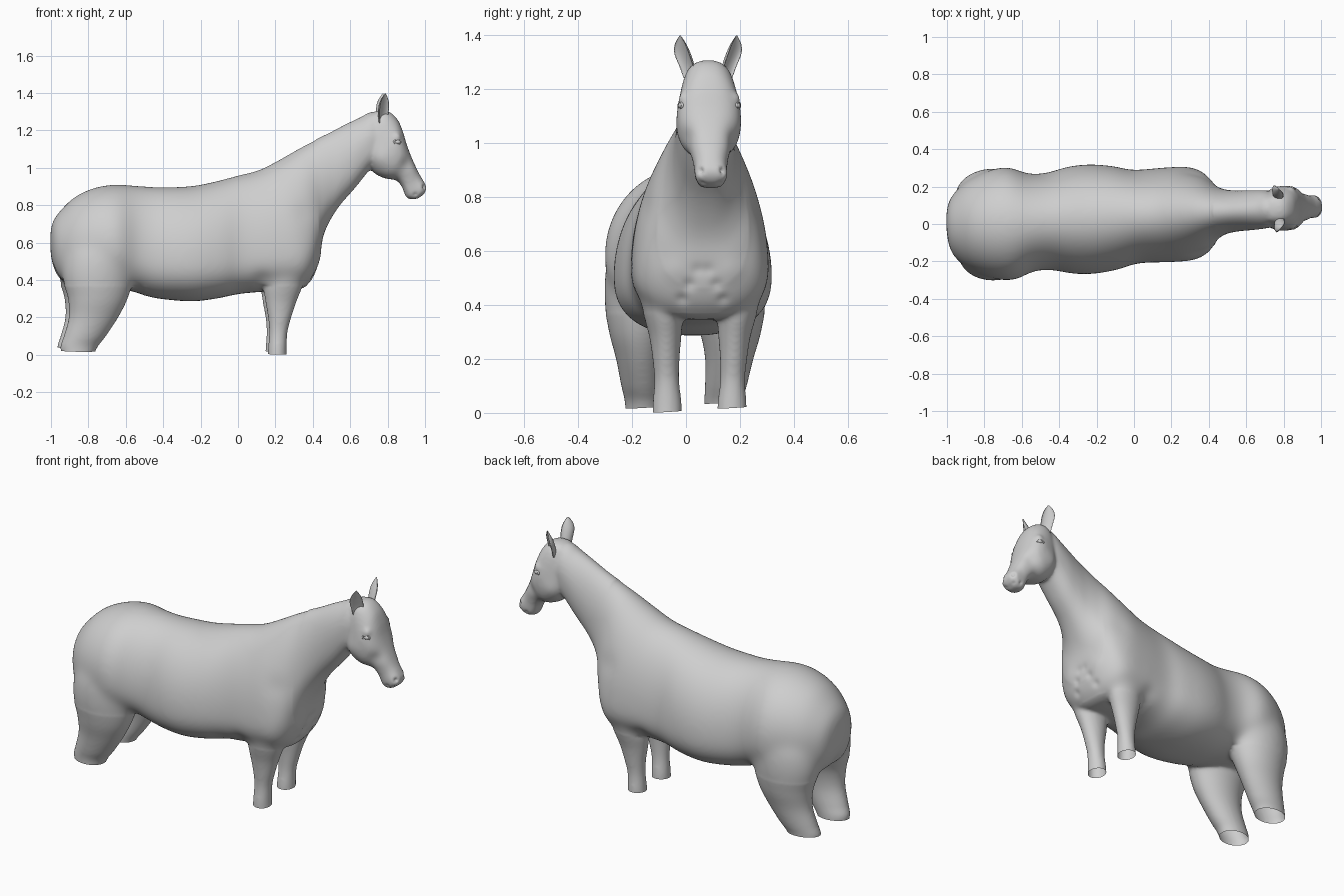
import bpy, bmesh, math
from mathutils import Vector

if "Cube" in bpy.data.objects:
    bpy.data.objects.remove(bpy.data.objects["Cube"])

grey = bpy.data.materials.new("plain grey")
grey.diffuse_color = (0.62, 0.62, 0.62, 1)
grey.use_nodes = True
grey.node_tree.nodes["Principled BSDF"].inputs["Base Color"].default_value = grey.diffuse_color


def turn(x, y):
    """The animal stands turned slightly towards +y at the head."""
    return x - 0.055 * y, y + 0.039 + 0.056 * x


def spline(rows, steps):
    """Catmull-Rom interpolation of rows of numbers."""
    out = []
    for i in range(len(rows) - 1):
        a, b = rows[max(i - 1, 0)], rows[i]
        c, d = rows[i + 1], rows[min(i + 2, len(rows) - 1)]
        for k in range(steps):
            t = k / steps
            out.append([0.5 * (2 * q + (r - p) * t + (2 * p - 5 * q + 4 * r - s) * t * t
                        + (3 * q - p - 3 * r + s) * t ** 3) for p, q, r, s in zip(a, b, c, d)])
    out.append(list(rows[-1]))
    return out


def skin(bm, rings):
    """Bridge rings of points into a closed tube."""
    vs = [[bm.verts.new(p) for p in ring] for ring in rings]
    n = len(vs[0])
    for r, s in zip(vs, vs[1:]):
        for i in range(n):
            bm.faces.new((r[i], r[(i + 1) % n], s[(i + 1) % n], s[i]))
    bm.faces.new(vs[0])
    bm.faces.new(vs[-1][::-1])


def loft(bm, rows, up=2.0, low=2.4, n=80):
    """Rows: upper x, z, lower x, z, half width, height of widest place, (y)."""
    rings = []
    for row in spline(rows, 8):
        xa, za, xb, zb, w, f = row[:6]
        yc = row[6] if len(row) > 6 else 0
        top, bot = Vector((xa, 0, za)), Vector((xb, 0, zb))
        mid = bot.lerp(top, f)
        ring = []
        for i in range(n):
            a = 2 * math.pi * i / n
            c, s = math.cos(a), math.sin(a)
            e = 2 / (up if s > 0 else low)
            p = mid.lerp(top if s > 0 else bot, abs(s) ** e)
            p.y = yc + w * math.copysign(abs(c) ** e, c)
            ring.append(p)
        rings.append(ring)
    skin(bm, rings)


def leg(bm, rows, side):
    """Rows: z, back x, front x, y offset, half width."""
    loft(bm, [(x1, z, x0, z, w, 0.5, side * y) for z, x0, x1, y, w in rows], 2, 2)


def finish(name, bm):
    bmesh.ops.recalc_face_normals(bm, faces=bm.faces[:])
    me = bpy.data.meshes.new(name)
    bm.to_mesh(me)
    bm.free()
    me.materials.append(grey)
    ob = bpy.data.objects.new(name, me)
    bpy.context.collection.objects.link(ob)
    me.polygons.foreach_set("use_smooth", [True] * len(me.polygons))
    return ob


# Trunk from rump to withers, then chest and neck up to the poll
trunk = [
    (-1.003, .67, -1.003, .55, .05, .5), (-.988, .72, -.988, .47, .125, .5),
    (-.95, .772, -.955, .40, .18, .48), (-.87, .847, -.88, .38, .242, .44),
    (-.765, .894, -.765, .37, .288, .42), (-.66, .911, -.66, .36, .302, .4),
    (-.55, .905, -.55, .335, .262, .38), (-.45, .898, -.46, .306, .260, .36),
    (-.34, .898, -.34, .291, .286, .35), (-.23, .905, -.23, .286, .293, .35),
    (-.10, .933, -.10, .303, .277, .33), (.01, .963, .01, .326, .250, .31)]
neck = [
    (.107, .987, .20, .343, .253, .29), (.20, 1.033, .342, .355, .250, .28),
    (.27, 1.073, .41, .43, .222, .29), (.33, 1.108, .438, .55, .186, .3),
    (.40, 1.145, .457, .64, .146, .32), (.49, 1.188, .49, .715, .119, .4),
    (.57, 1.23, .545, .80, .109, .45), (.65, 1.268, .626, .893, .106, .5),
    (.72, 1.298, .70, .985, .10, .5), (.78, 1.25, .77, 1.06, .085, .5)]
# Head from poll to lips: face point, jaw point
head = [
    (.735, 1.303, .69, 1.23, .06, .5), (.80, 1.303, .685, 1.12, .090, .5),
    (.85, 1.262, .692, 1.03, .108, .5), (.879, 1.20, .728, .973, .118, .55),
    (.90, 1.13, .785, .944, .112, .55), (.922, 1.07, .845, .933, .086, .55),
    (.946, 1.015, .875, .90, .070, .55), (.968, .97, .889, .866, .062, .5),
    (.992, .928, .902, .84, .059, .5), (1.006, .893, .930, .831, .054, .5),
    (.994, .858, .962, .836, .036, .5)]
front_leg = [
    (-.03, .152, .254, .12, .054), (.03, .154, .253, .12, .054),
    (.12, .160, .258, .122, .046), (.20, .154, .278, .125, .050),
    (.28, .140, .304, .128, .059), (.36, .130, .335, .135, .073),
    (.45, .13, .36, .14, .088), (.56, .125, .36, .14, .09), (.65, .16, .32, .13, .06)]
hind_leg = [
    (-.03, -.942, -.79, .147, .067), (.04, -.958, -.76, .147, .070),
    (.10, -.940, -.715, .155, .077), (.20, -.914, -.650, .165, .089),
    (.30, -.918, -.60, .168, .113), (.42, -.948, -.565, .155, .144),
    (.55, -.935, -.56, .148, .142), (.66, -.88, -.60, .13, .11),
    (.74, -.83, -.66, .10, .07)]

bm = bmesh.new()
loft(bm, trunk + neck)
loft(bm, head, 2.4, 2.4)
for side in (-1, 1):
    leg(bm, front_leg, side)
    leg(bm, hind_leg, side)
body = finish("horse_body", bm)

# Fuse the parts into one smooth skin
bpy.context.view_layer.objects.active = body
body.select_set(True)
remesh = body.modifiers.new("fuse", 'REMESH')
remesh.mode = 'VOXEL'
remesh.voxel_size = 0.009
remesh.use_smooth_shade = True
soft = body.modifiers.new("soften", 'SMOOTH')
soft.factor, soft.iterations = 0.5, 10
for m in ("fuse", "soften"):
    bpy.ops.object.modifier_apply(modifier=m)

# Sculpted muscles, hollows, nostrils and mouth: x, y, z, radius, push
dabs = [
    (.985, .042, .895, .03, .005), (.994, .042, .897, .011, -.017),
    (.975, .03, .857, .010, -.009), (.945, .05, .858, .010, -.009),
    (.85, .105, 1.168, .02, .009), (.75, .11, 1.05, .05, .007),
    (.90, .08, 1.02, .035, -.006), (.43, .02, .53, .022, -.005),
    (.42, .05, .475, .022, -.008), (.39, .075, .425, .022, -.008),
    (.42, .10, .53, .05, .007), (.33, .17, .75, .06, -.007),
    (.12, .20, .42, .05, -.008), (-.98, 0, .42, .05, -.006)]
bm = bmesh.new()
bm.from_mesh(body.data)
# Extra softening of the large trunk only
broad = [v for v in bm.verts if v.co.x < .42 and (v.co.z > .37 or -.5 < v.co.x < .06)]
for _ in range(45):
    bmesh.ops.smooth_vert(bm, verts=broad, factor=0.5,
                          use_axis_x=True, use_axis_y=True, use_axis_z=True)
bm.normal_update()
for v in bm.verts:
    move = 0.0
    for x, y, z, r, push in dabs:
        for side in (-1, 1):
            d = ((v.co.x - x) ** 2 + (v.co.y - side * y) ** 2 + (v.co.z - z) ** 2) / (r * r)
            if d < 6:
                move += push * math.exp(-d)
    if move:
        v.co += v.normal * move
for v in bm.verts:
    v.co.x, v.co.y = turn(v.co.x, v.co.y)
# Legs are cut off open at the bottom
bmesh.ops.bisect_plane(bm, geom=bm.verts[:] + bm.edges[:] + bm.faces[:], dist=1e-6,
                       plane_co=(0, 0, .0125), plane_no=(.02, -.06, 1), clear_inner=True)
bm.to_mesh(body.data)
bm.free()
if not body.data.materials:
    body.data.materials.append(grey)
body.data.polygons.foreach_set("use_smooth", [True] * len(body.data.polygons))

# Cupped ears: z, x, y offset, half width, depth
ear_rows = [(1.24, .768, .062, .030, .024), (1.285, .768, .074, .034, .029),
            (1.33, .770, .090, .036, .03), (1.365, .775, .099, .026, .02),
            (1.397, .781, .104, .003, .003)]
for side, label in ((-1, "right"), (1, "left")):
    bm = bmesh.new()
    rings = []
    ca, sa = math.cos(math.radians(45)), side * math.sin(math.radians(45))
    for z, x, y, w, depth in spline(ear_rows, 6):
        ring = []
        for i in range(24):
            a = 2 * math.pi * i / 24
            u, t = math.cos(a) * depth, math.sin(a) * w
            if u > 0:
                u *= -0.55          # hollow opening
            u += depth * .4
            ring.append((*turn(x + u * ca - t * sa, side * y + u * sa + t * ca), z))
        rings.append(ring)
    skin(bm, rings)
    finish(label + "_ear", bm)

    # Eyeball and eyelid
    place = (*turn(.846, side * .102), 1.138)
    bpy.ops.mesh.primitive_uv_sphere_add(segments=24, ring_count=12, radius=.018, location=place)
    eye = bpy.context.object
    eye.name, eye.scale = label + "_eye", (1, .75, .7)
    bpy.ops.mesh.primitive_torus_add(major_segments=28, minor_segments=10, major_radius=.019,
                                     minor_radius=.005, location=place,
                                     rotation=(math.pi / 2, 0, side * -.35))
    lid = bpy.context.object
    lid.name, lid.scale = label + "_eyelid", (1, .65, 1)
    lid.location.y += side * .004
    for ob in (eye, lid):
        ob.data.materials.append(grey)
        ob.data.polygons.foreach_set("use_smooth", [True] * len(ob.data.polygons))
